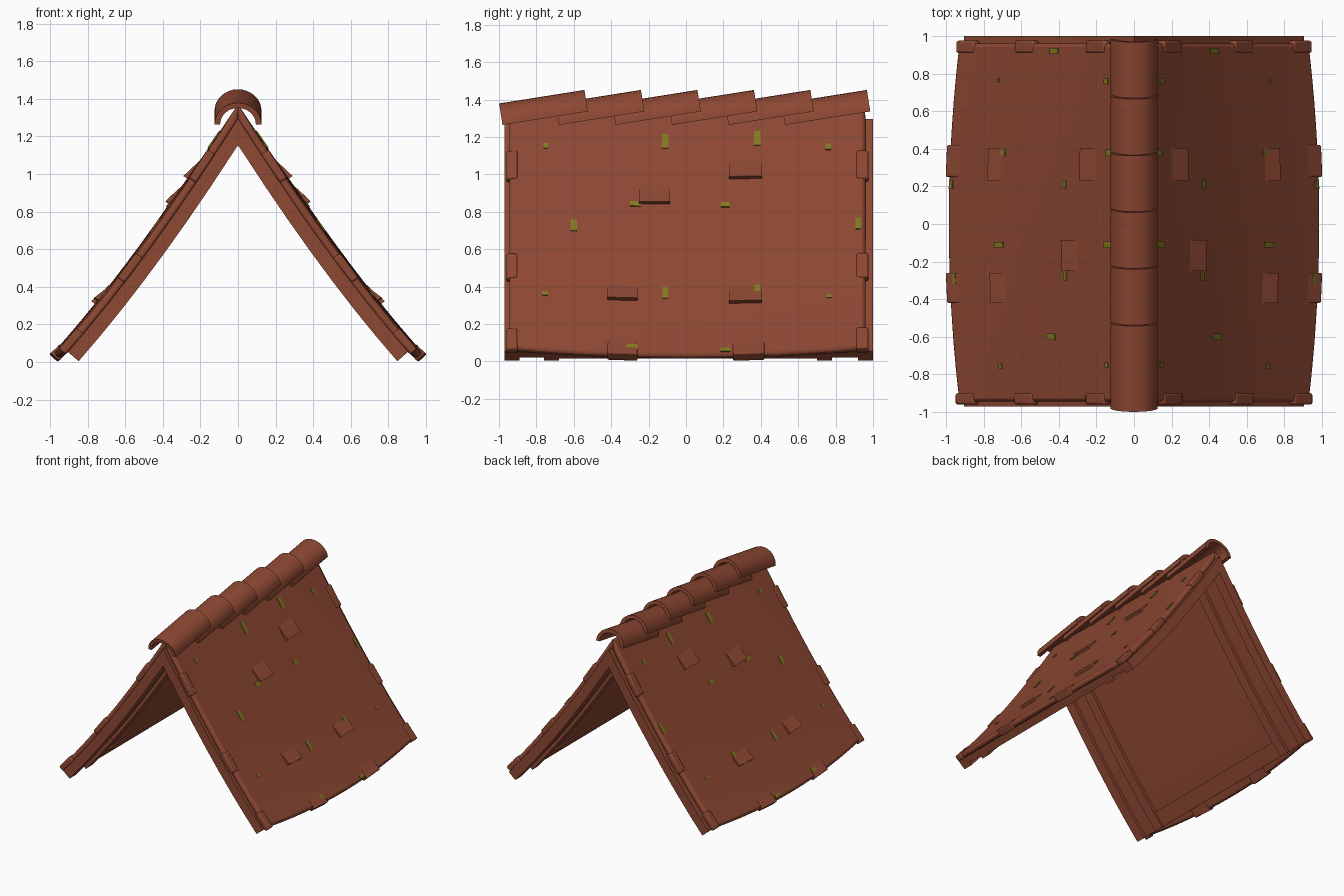
import bpy, bmesh, math
from mathutils import Vector

if "Cube" in bpy.data.objects:
    bpy.data.objects.remove(bpy.data.objects["Cube"])


def material(name, rgb):
    m = bpy.data.materials.new(name)
    m.diffuse_color = (*rgb, 1)
    m.use_nodes = True
    m.node_tree.nodes["Principled BSDF"].inputs["Base Color"].default_value = m.diffuse_color
    return m


CLAY = material("red_brown_clay", (0.27, 0.065, 0.033))
MOSS = material("moss_green", (0.22, 0.19, 0.015))

# Sagging roof line, ridge to eave (quadratic curve in x-z)
A, B, C = Vector((0, 1.395)), Vector((0.495, 0.605)), Vector((0.935, 0.105))


def roof_point(s, d, y, bulge):
    """Point on the right slope: s along slope, d depth below the surface."""
    k = max(0, 1 - ((y - 0.005) / 0.96) ** 2) if bulge else 0
    s *= 1 + 0.053 * k
    p = A * (1 - s) ** 2 + B * 2 * s * (1 - s) + C * s * s
    t = ((B - A) * (1 - s) + (C - B) * s).normalized()
    n = Vector((-t.y, t.x))
    d -= 0.015 * k * min(1, s * 3)
    if s < 1e-4:                      # ridge: mitre the halves at x = 0
        return Vector((0, y, p.y - d / n.y))
    p = p - n * d
    return Vector((max(p.x, 0), y, p.y))


def slope_at(z, y):
    """Slope parameter where the bulged surface has height z."""
    lo, hi = 0.0, 1.1
    for _ in range(30):
        mid = (lo + hi) / 2
        if roof_point(mid, 0, y, True).z > z:
            lo = mid
        else:
            hi = mid
    return lo


def slab(name, s0, s1, y0, y1, top, bottom, ns=8, ny=1, bulge=False, mat=CLAY, bevel=0):
    """Curved slab on both slopes; top is (upper, lower) depth or one depth."""
    ta, tb = top if isinstance(top, tuple) else (top, top)
    bm = bmesh.new()
    for side in (1, -1):
        g = {}
        for i in range(ns + 1):
            f = i / ns
            for j in range(ny + 1):
                y = y0 + (y1 - y0) * j / ny
                for k, d in enumerate((ta + (tb - ta) * f, bottom)):
                    p = roof_point(s0 + (s1 - s0) * f, d, y, bulge)
                    g[i, j, k] = bm.verts.new((p.x * side, p.y, p.z))
        for i in range(ns):
            for j in range(ny):
                for k in (0, 1):
                    bm.faces.new([g[i, j, k], g[i + 1, j, k], g[i + 1, j + 1, k], g[i, j + 1, k]])
            for j in (0, ny):
                bm.faces.new([g[i, j, 0], g[i + 1, j, 0], g[i + 1, j, 1], g[i, j, 1]])
        for j in range(ny):
            for i in (0, ns):
                bm.faces.new([g[i, j, 0], g[i, j + 1, 0], g[i, j + 1, 1], g[i, j, 1]])
    bmesh.ops.recalc_face_normals(bm, faces=bm.faces)
    ob = finish(name, bm, mat)
    if bevel:
        m = ob.modifiers.new("soft_edges", "BEVEL")
        m.width, m.segments, m.limit_method = bevel, 2, "ANGLE"
        m.angle_limit = math.radians(50)
    return ob


def finish(name, bm, mat):
    me = bpy.data.meshes.new(name)
    bm.to_mesh(me)
    bm.free()
    me.materials.append(mat)
    ob = bpy.data.objects.new(name, me)
    bpy.context.collection.objects.link(ob)
    bpy.context.view_layer.objects.active = ob
    ob.select_set(True)
    bpy.ops.object.shade_smooth_by_angle(angle=math.radians(30))
    ob.select_set(False)
    return ob


# Tiled roof covering, bowed out in the middle
slab("roof_covering", 0, 1, -0.945, 0.96, 0, 0.047, 12, 12, True, bevel=0.018)

# Uneven bumps along the gable edges
for za, zb in ((1.15, 1.0), (0.6, 0.47), (0.2, 0.09)):
    for y0, y1 in ((-0.96, -0.9), (0.91, 0.975)):
        slab("edge_bump", slope_at(za, y0), slope_at(zb, y0), y0, y1, -0.006, 0.04, 2, bevel=0.01)

# Underside sheet, rafters and eave board
slab("underside_sheet", 0, 1, -0.95, 0.98, 0.04, 0.09)
for y0, y1 in ((-0.97, -0.89), (-0.76, -0.68), (0.70, 0.78), (0.92, 1.0)):
    slab("rafter", 0, 1, y0, y1, 0.04, 0.116)
slab("eave_board", 0.91, 1, -0.68, 0.70, 0.05, 0.1, 2)

# Raised shingles: (y start, y end, height of lower edge)
for y0, y1, z in ((0.23, 0.405, 1.0), (-0.25, -0.085, 0.865), (0.23, 0.405, 0.335), (-0.42, -0.26, 0.35)):
    s = slope_at(z, (y0 + y1) / 2)
    slab("raised_shingle", s - 0.07, s, y0, y1, (0.001, -0.025), 0.02, 2, 1, True)
for y0, y1 in ((0.25, 0.42), (-0.42, -0.26)):
    slab("eave_shingle", 0.93, 1.008, y0, y1, (0.001, -0.012), 0.05, 2, 1, True, bevel=0.008)

# Moss patches: (y, z, width, height)
for y, z, w, h in ((-0.75, 1.175, .025, .025), (-0.11, 1.2, .035, .075), (0.38, 1.215, .035, .075),
                   (0.76, 1.17, .03, .03), (-0.27, 0.865, .06, .025), (0.21, 0.86, .045, .025),
                   (-0.6, 0.75, .035, .06), (0.92, 0.76, .03, .06), (-0.755, 0.385, .03, .02),
                   (-0.11, 0.39, .03, .06), (0.38, 0.4, .03, .06), (0.765, 0.37, .025, .015),
                   (-0.29, 0.1, .06, .025), (0.21, 0.085, .05, .02)):
    slab("moss_patch", slope_at(z + h / 2, y), slope_at(z - h / 2, y), y - w / 2, y + w / 2,
         -0.006, 0.003, 1, 1, True, MOSS)

# Overlapping half-round ridge tiles, each tilted up towards the back
tilt = math.radians(9)
for n in range(6):
    bm = bmesh.new()
    rings = []
    for along in (0, 0.462):
        ring = []
        for r, order in ((0.125, 1), (0.095, -1)):
            for a in range(17)[::order]:
                t = math.pi * a / 16
                h = r * 0.93 * math.sin(t)
                ring.append(bm.verts.new((r * math.cos(t),
                                          -0.981 + n * 0.302 + along * math.cos(tilt) - h * math.sin(tilt),
                                          1.288 + along * math.sin(tilt) + h * math.cos(tilt))))
        rings.append(ring)
    N = len(rings[0])
    for i in range(N):
        j = (i + 1) % N
        bm.faces.new([rings[0][i], rings[0][j], rings[1][j], rings[1][i]])
    for ring in rings:
        for i in range(16):
            bm.faces.new([ring[i], ring[i + 1], ring[N - 2 - i], ring[N - 1 - i]])
    bmesh.ops.recalc_face_normals(bm, faces=bm.faces)
    finish("ridge_tile", bm, CLAY)

# Settle the model on the ground
low = min(v.co.z for o in bpy.data.objects for v in o.data.vertices)
for o in bpy.data.objects:
    o.location.z -= low
